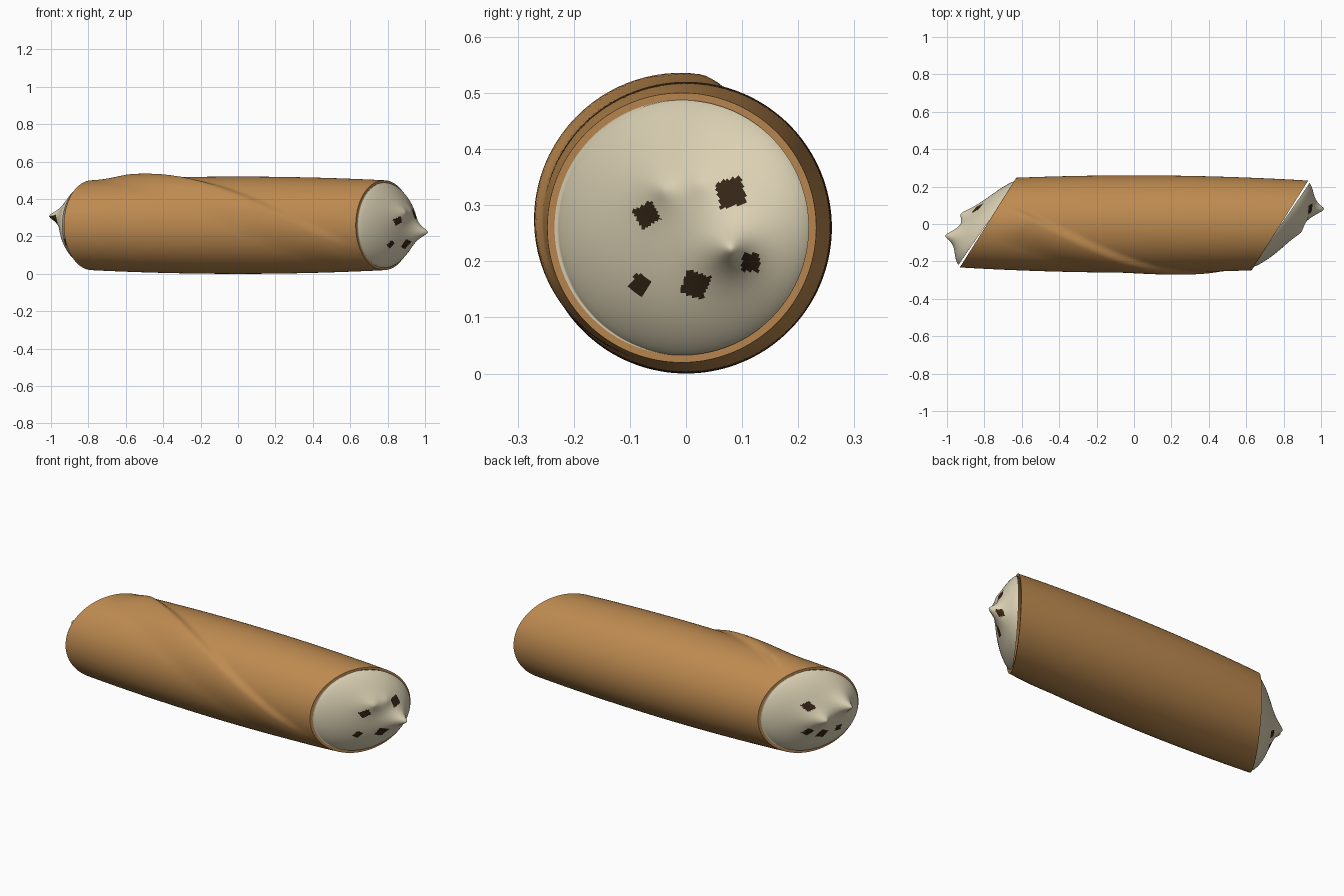
import bpy, bmesh, math

if "Cube" in bpy.data.objects:
    bpy.data.objects.remove(bpy.data.objects["Cube"])

CZ = 0.26        # height of the roll's axis
SLANT = 0.63     # x shift per unit y of the diagonal end cuts
HALF = 0.785     # half length along the axis
WALL = 0.013
SEG = 144


def material(name, rgb):
    m = bpy.data.materials.new(name)
    m.diffuse_color = (*rgb, 1)
    m.use_nodes = True
    m.node_tree.nodes["Principled BSDF"].inputs["Base Color"].default_value = m.diffuse_color
    return m


pastry = material("golden pastry", (0.51, 0.255, 0.08))
cream = material("cream", (0.70, 0.63, 0.45))
chocolate = material("dark chocolate", (0.035, 0.019, 0.008))


def smooth(t):
    t = max(0.0, min(1.0, t))
    return t * t * (3 - 2 * t)


def shell_radius(x, s, phi):
    """Barrel shape plus the raised diagonal edge of the wrapped dough."""
    r = 0.26 - 0.026 * (x / 0.9) ** 2
    d = math.degrees(phi) - (53 + 108 * x)
    d = (d + 180) % 360 - 180
    flap = smooth((d + 8) / 10) if d < 2 else 1 - smooth((d - 2) / 45)
    fade = smooth((HALF - abs(s)) / 0.22)
    return r + flap * fade * (0.017 - 0.014 * x)


def shell_point(s, phi, inset=0.0):
    """phi runs from the top towards the front."""
    r = 0.245
    for _ in range(2):
        r = shell_radius(s - SLANT * r * math.sin(phi), s, phi)
    r -= inset
    y = -r * math.sin(phi)
    return (s + SLANT * y, y, CZ + r * math.cos(phi))


def build(name, rings, mats, smooth_angle, cap=None, paint=None):
    """Skin a list of closed rings, optionally ending in a centre point."""
    bm = bmesh.new()
    loops = [[bm.verts.new(p) for p in ring] for ring in rings]
    for a, b in zip(loops, loops[1:]):
        for i in range(SEG):
            j = (i + 1) % SEG
            bm.faces.new((a[i], a[j], b[j], b[i]))
    if cap:
        c = bm.verts.new(cap)
        for i in range(SEG):
            bm.faces.new((loops[-1][i], loops[-1][(i + 1) % SEG], c))
    bmesh.ops.recalc_face_normals(bm, faces=bm.faces)
    if paint:
        for f in bm.faces:
            f.material_index = paint(f.calc_center_median())
    me = bpy.data.meshes.new(name)
    bm.to_mesh(me)
    bm.free()
    for m in mats:
        me.materials.append(m)
    ob = bpy.data.objects.new(name, me)
    bpy.context.collection.objects.link(ob)
    bpy.ops.object.select_all(action='DESELECT')
    ob.select_set(True)
    bpy.context.view_layer.objects.active = ob
    bpy.ops.object.shade_smooth_by_angle(angle=math.radians(smooth_angle))
    return ob


# Pastry tube: outer skin, cut rims and a short inner lip at both ends
angles = [2 * math.pi * i / SEG for i in range(SEG)]
N = 90
stations = [(-HALF + 0.08, WALL), (-HALF, WALL)]
stations += [(-HALF + 2 * HALF * i / N, 0.0) for i in range(N + 1)]
stations += [(HALF, WALL), (HALF - 0.08, WALL)]
build("pastry_tube", [[shell_point(s, a, k) for a in angles] for s, k in stations],
      [pastry], 40)


# Cream mound at one end: dome with piped peaks and chocolate chips
def filling(name, side, peaks, chips):
    def surface(u, z):
        rho = min(1.0, math.hypot(u, z - CZ) / 0.228)
        h = 0.105 * (1 - rho ** 2.4) ** 0.8
        for pu, pz, height, width in peaks:
            d2 = (u - pu) ** 2 + (z - pz) ** 2
            h += height * math.exp(-math.sqrt(d2 + 0.0002) / width) * (1 - rho ** 4)
        return (side * (HALF + SLANT * u + h), side * u, z)

    def ring(t):
        pts = []
        for a in angles:
            _, y, z = shell_point(side * HALF, a, WALL)
            pts.append(surface(side * y * t, CZ + (z - CZ) * t))
        return pts

    def paint(c):
        u = side * c.y
        for k, (cu, cz, size) in enumerate(chips):
            a = 0.5 + k * 1.3
            du, dz = u - cu, c.z - cz
            p = abs(du * math.cos(a) + dz * math.sin(a))
            q = abs(dz * math.cos(a) - du * math.sin(a))
            if max(p, q) < size:
                return 1
        return 0

    M = 64
    rings = [ring(math.sin(math.pi / 2 * (M - i) / M)) for i in range(M)]
    return build(name, rings, [cream, chocolate], 75, surface(0, CZ), paint)


filling("right_filling", 1,
        [(0.078, 0.222, 0.125, 0.036), (-0.045, 0.33, 0.05, 0.04), (0.025, 0.34, 0.025, 0.035)],
        [(-0.07, 0.283, 0.019), (0.08, 0.322, 0.024), (0.115, 0.198, 0.016),
         (0.016, 0.158, 0.022), (-0.083, 0.158, 0.016)])
filling("left_filling", -1,
        [(0.062, 0.31, 0.125, 0.036), (-0.055, 0.25, 0.10, 0.04)],
        [(-0.085, 0.325, 0.020), (0.09, 0.29, 0.022), (0.065, 0.17, 0.017),
         (-0.015, 0.155, 0.021), (-0.085, 0.18, 0.017)])
